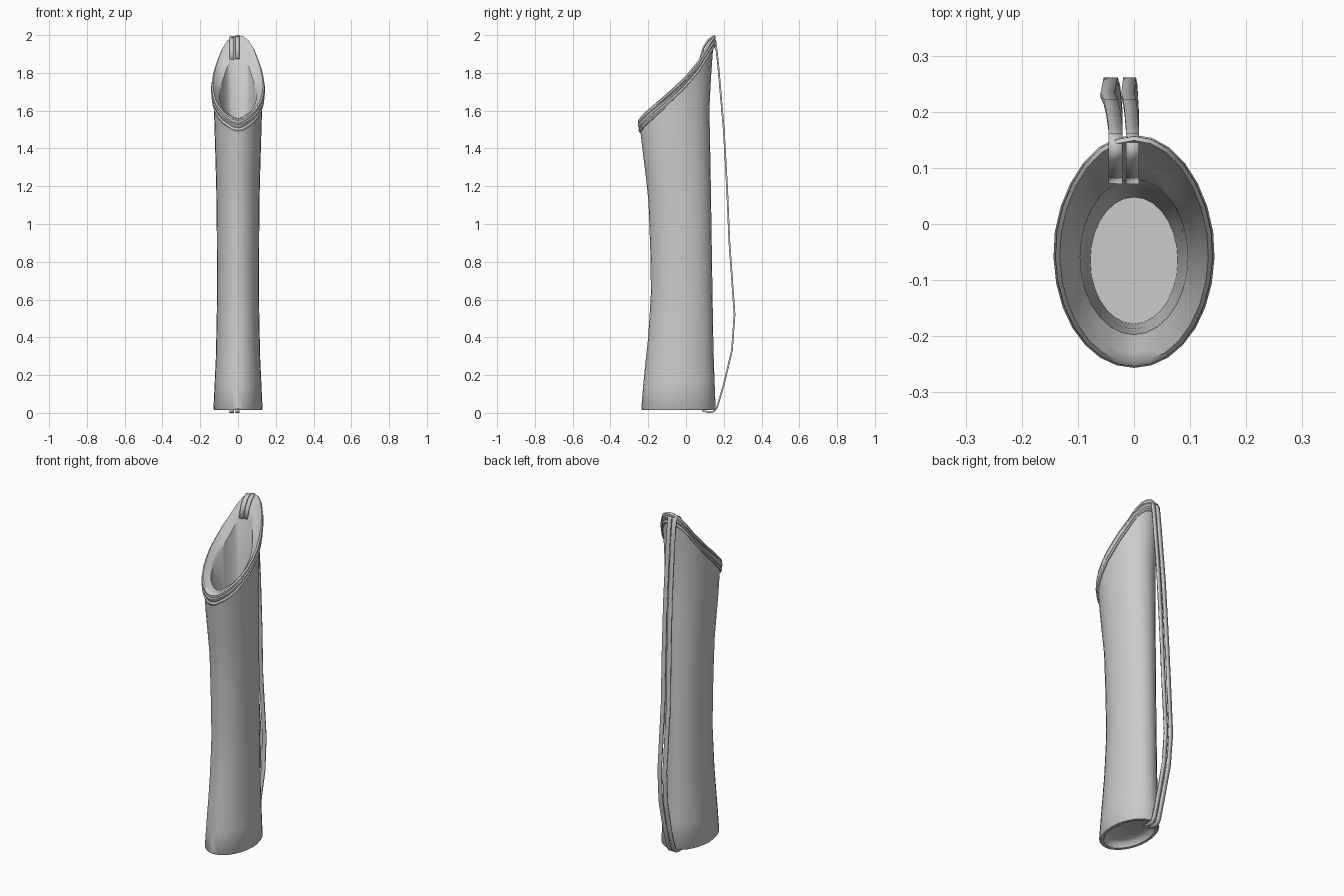
import bpy, bmesh
from math import sin, cos, pi

if "Cube" in bpy.data.objects:
    bpy.data.objects.remove(bpy.data.objects["Cube"])

SIDES = 28


def lerp_table(table, t):
    """Piecewise-linear lookup in a list of (t, value) pairs."""
    if t <= table[0][0]:
        return table[0][1]
    for (a, va), (b, vb) in zip(table, table[1:]):
        if t <= b:
            return va + (vb - va) * (t - a) / (b - a)
    return table[-1][1]


# Body outline by height: front edge, back edge, half width
FRONT = [(0.02, -.237), (.2, -.222), (.42, -.198), (.65, -.185), (.9, -.19), (1.15, -.2), (1.47, -.24), (1.6, -.248)]
BACK = [(0.02, .157), (.3, .146), (.65, .14), (1.3, .13), (1.65, .123), (1.85, .138), (2, .148)]
HALF = [(0.02, .13), (.3, .117), (.65, .11), (1.15, .114), (1.5, .124), (1.75, .132)]
# Slanted mouth height, from front (-1) to back (1)
MOUTH = [(-1, 1.54), (-.9, 1.565), (-.22, 1.675), (.27, 1.765), (.61, 1.85), (.9, 1.955), (1, 1.985)]


def ellipse_point(a, front, back, half, z):
    return (half * sin(a), (front + back) / 2 + (back - front) / 2 * cos(a), z)


def outer(a, z, grow=0.0):
    return ellipse_point(a, lerp_table(FRONT, z) - grow, lerp_table(BACK, z) + grow,
                         lerp_table(HALF, z) + grow, z)


def finish(bm, name, angle):
    bmesh.ops.recalc_face_normals(bm, faces=bm.faces)
    mesh = bpy.data.meshes.new(name)
    bm.to_mesh(mesh)
    bm.free()
    ob = bpy.data.objects.new(name, mesh)
    bpy.context.collection.objects.link(ob)
    bpy.ops.object.select_all(action='DESELECT')
    ob.select_set(True)
    bpy.context.view_layer.objects.active = ob
    bpy.ops.object.shade_smooth_by_angle(angle=angle)
    return ob


def loft(name, ring_functions):
    """Skin a closed tube through rings, capping both ends."""
    bm = bmesh.new()
    rings = [[bm.verts.new(f(2 * pi * i / SIDES)) for i in range(SIDES)] for f in ring_functions]
    for lo, hi in zip(rings, rings[1:]):
        for i in range(SIDES):
            j = (i + 1) % SIDES
            bm.faces.new((lo[i], lo[j], hi[j], hi[i]))
    bm.faces.new(rings[0])
    bm.faces.new(rings[-1])
    return finish(bm, name, 0.7)


# Recessed base
rings = [
    lambda a: ellipse_point(a, -.17, .09, .08, .045),
    lambda a: ellipse_point(a, -.195, .115, .098, .035),
    lambda a: ellipse_point(a, -.21, .13, .108, .014),
    lambda a: outer(a, .014, -.006),
]

# Outer wall, stretched up to just under the slanted mouth
for k in range(13):
    rings.append(lambda a, s=k / 12: outer(a, .022 + s * (lerp_table(MOUTH, cos(a)) - .055 - .022)))

# Stacked rim bands: (drop below the mouth, outward growth)
for drop, grow in [(.055, .006), (.044, .011), (.032, .006), (.028, .009), (.014, .013),
                   (.008, .007), (.003, .010), (-.008, .009), (-.015, .001)]:
    rings.append(lambda a, d=drop, g=grow: outer(a, lerp_table(MOUTH, cos(a)) - d, g))


# Inner lip rolling into the hollow
def lip(a, t):
    p = outer(a, lerp_table(MOUTH, cos(a)) + .015)
    q = ellipse_point(a, -.197, .08, .096, lerp_table(MOUTH, cos(a)) - .06 * cos(a) - .04)
    u = t ** .7
    return (p[0] + (q[0] - p[0]) * t, p[1] + (q[1] - p[1]) * t,
            p[2] + (q[2] - p[2]) * (1 - (1 - u) ** .8))


for t in (.33, .66, 1):
    rings.append(lambda a, t=t: lip(a, t))

# Hollow wall and floor
rings.append(lambda a: ellipse_point(a, -.187, .065, .087, 1.42))
rings.append(lambda a: ellipse_point(a, -.178, .048, .078, 1.25))
loft("quiver_body", rings)

# Two flat straps: from inside the mouth, over the back and under the base (y, z, sideways drift)
PATH = [(.076, 1.875, 0), (.092, 1.935, 0), (.118, 1.975, 0), (.142, 1.994, 0), (.157, 1.965, 0),
        (.17, 1.85, 0), (.2, 1.5, -.3), (.217, 1.2, -.6), (.23, .9, -1), (.257, .52, -.6),
        (.243, .33, -.3), (.2, .15, 0), (.165, .03, 0), (.15, .008, 0), (.12, .004, 0), (.085, .012, 0)]


def strap(name, x, width, drift, top_drop):
    bm = bmesh.new()
    rows = []
    for y, z, d in PATH:
        z -= top_drop if z > 1.8 else 0
        cx = x + drift * d
        rows.append([bm.verts.new((cx - width / 2, y, z)), bm.verts.new((cx + width / 2, y, z))])
    for p, q in zip(rows, rows[1:]):
        bm.faces.new((p[0], p[1], q[1], q[0]))
    ob = finish(bm, name, 0.6)
    mod = ob.modifiers.new("thickness", 'SOLIDIFY')
    mod.thickness = .009
    mod.offset = 0


strap("strap_left", -.033, .025, .014, .006)
strap("strap_right", -.003, .023, .008, 0)
